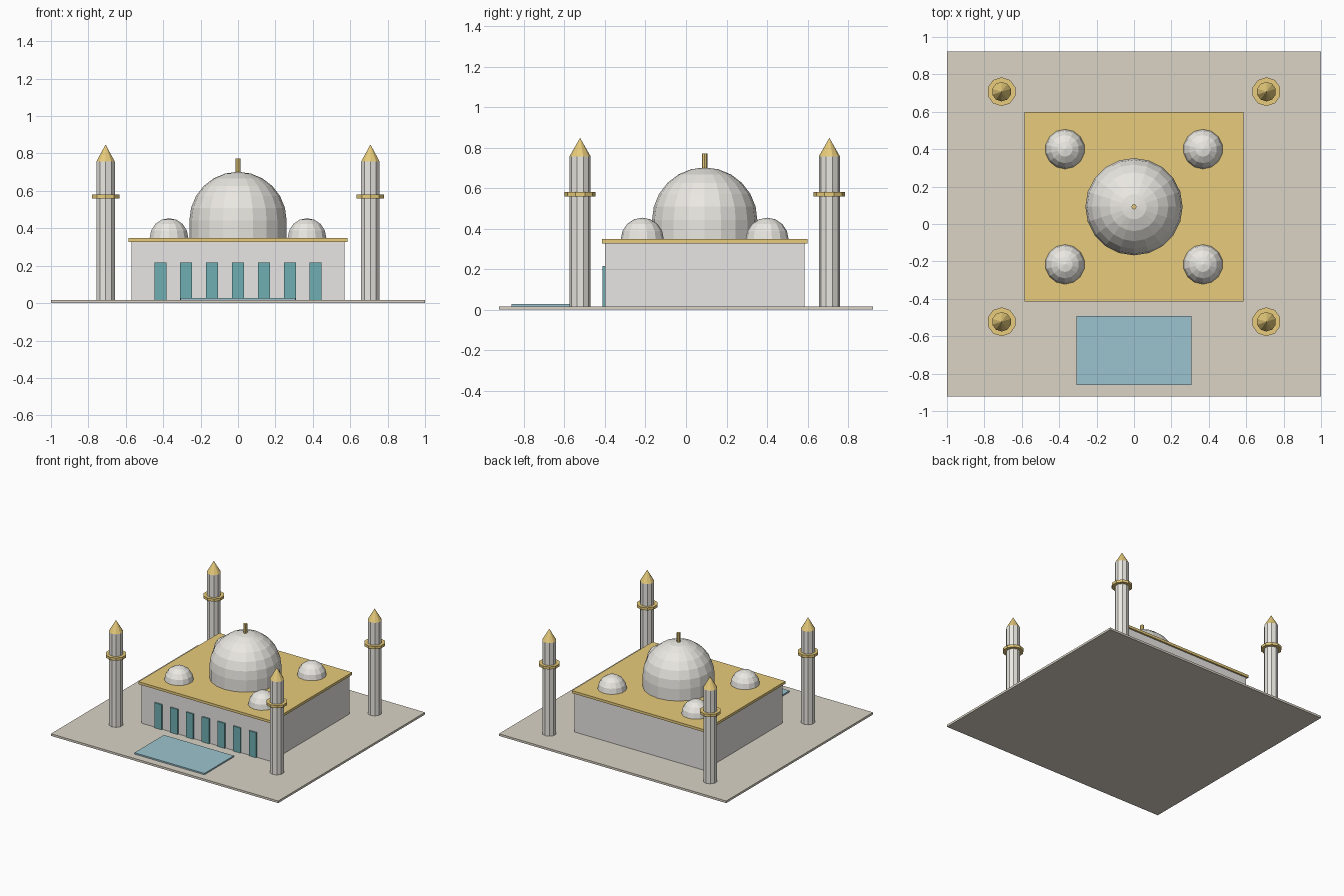
import bpy
from math import sin, cos, pi

if "Cube" in bpy.data.objects:
    bpy.data.objects.remove(bpy.data.objects["Cube"])


def material(name, rgb):
    m = bpy.data.materials.new(name)
    m.diffuse_color = (*rgb, 1)
    m.use_nodes = True
    m.node_tree.nodes["Principled BSDF"].inputs["Base Color"].default_value = m.diffuse_color
    return m


stone = material("stone", (0.83, 0.81, 0.76))
wall = material("wall", (0.80, 0.79, 0.77))
gold = material("gold", (0.80, 0.60, 0.20))
paving = material("paving", (0.70, 0.65, 0.56))
teal = material("teal", (0.16, 0.43, 0.45))
water = material("water", (0.33, 0.55, 0.62))


def make(name, verts, faces, mat):
    me = bpy.data.meshes.new(name)
    me.from_pydata(verts, [], faces)
    me.materials.append(mat)
    ob = bpy.data.objects.new(name, me)
    bpy.context.collection.objects.link(ob)
    return ob


def box(name, x, y, z, mat):
    """Box from (min, max) ranges."""
    v = [(a, b, c) for a in x for b in y for c in z]
    f = [(0, 1, 3, 2), (4, 6, 7, 5), (0, 4, 5, 1),
         (2, 3, 7, 6), (0, 2, 6, 4), (1, 5, 7, 3)]
    return make(name, v, f, mat)


def lathe(name, profile, sides, x, y, mat):
    """Spin (radius, z) points, bottom to top, with a corner towards +y."""
    verts, rings, faces = [], [], []
    for r, z in profile:
        n = sides if r > 1e-5 else 1
        rings.append([len(verts) + i for i in range(n)])
        for i in range(n):
            a = pi / 2 + 2 * pi * i / sides
            verts.append((x + r * cos(a), y + r * sin(a), z))
    for lo, hi in zip(rings, rings[1:]):
        for i in range(sides):
            j = (i + 1) % sides
            if len(hi) == 1:
                faces.append((lo[i], lo[j], hi[0]))
            else:
                faces.append((lo[i], lo[j], hi[j], hi[i]))
    faces.append(rings[0][::-1])
    if len(rings[-1]) > 1:
        faces.append(rings[-1])
    return make(name, verts, faces, mat)


def dome_profile(r, z, steps):
    return [(r * cos(pi / 2 * k / steps) if k < steps else 0,
             z + r * sin(pi / 2 * k / steps)) for k in range(steps + 1)]


G, ROOF, CY = 0.017, 0.348, 0.0923  # paving top, roof top, hall centre in y

# Courtyard and pool
box("courtyard", (-1, 1), (-0.923, 0.923), (0, G), paving)
box("pool", (-0.308, 0.308), (-0.862, -0.492), (0.01, 0.028), water)

# Prayer hall and roof slab
box("hall", (-0.57, 0.57), (CY - 0.493, CY + 0.493), (G, 0.33), wall)
box("roof_slab", (-0.585, 0.585), (CY - 0.507, CY + 0.507), (0.328, ROOF), gold)

# Row of front windows
for i in range(-3, 4):
    x = i * 0.1385
    box("window", (x - 0.032, x + 0.032), (-0.411, -0.395), (G, 0.216), teal)

# Main dome on a drum, with finial
lathe("main_dome", [(0.26, ROOF)] + dome_profile(0.26, 0.442, 6), 20, 0, CY, stone)
lathe("finial", [(0.014, 0.68), (0.014, 0.772)], 8, 0, CY, gold)

# Four small domes and four minarets
for sx in (-1, 1):
    for sy in (-1, 1):
        lathe("small_dome", dome_profile(0.106, ROOF, 4), 14,
              sx * 0.369, CY + sy * 0.308, stone)
        x, y = sx * 0.708, CY + sy * 0.615
        lathe("minaret_shaft", [(0.052, G), (0.052, 0.757)], 10, x, y, stone)
        lathe("minaret_balcony", [(0.077, 0.559), (0.077, 0.58)], 10, x, y, gold)
        lathe("minaret_cap", [(0.052, 0.757), (0, 0.848)], 10, x, y, gold)
